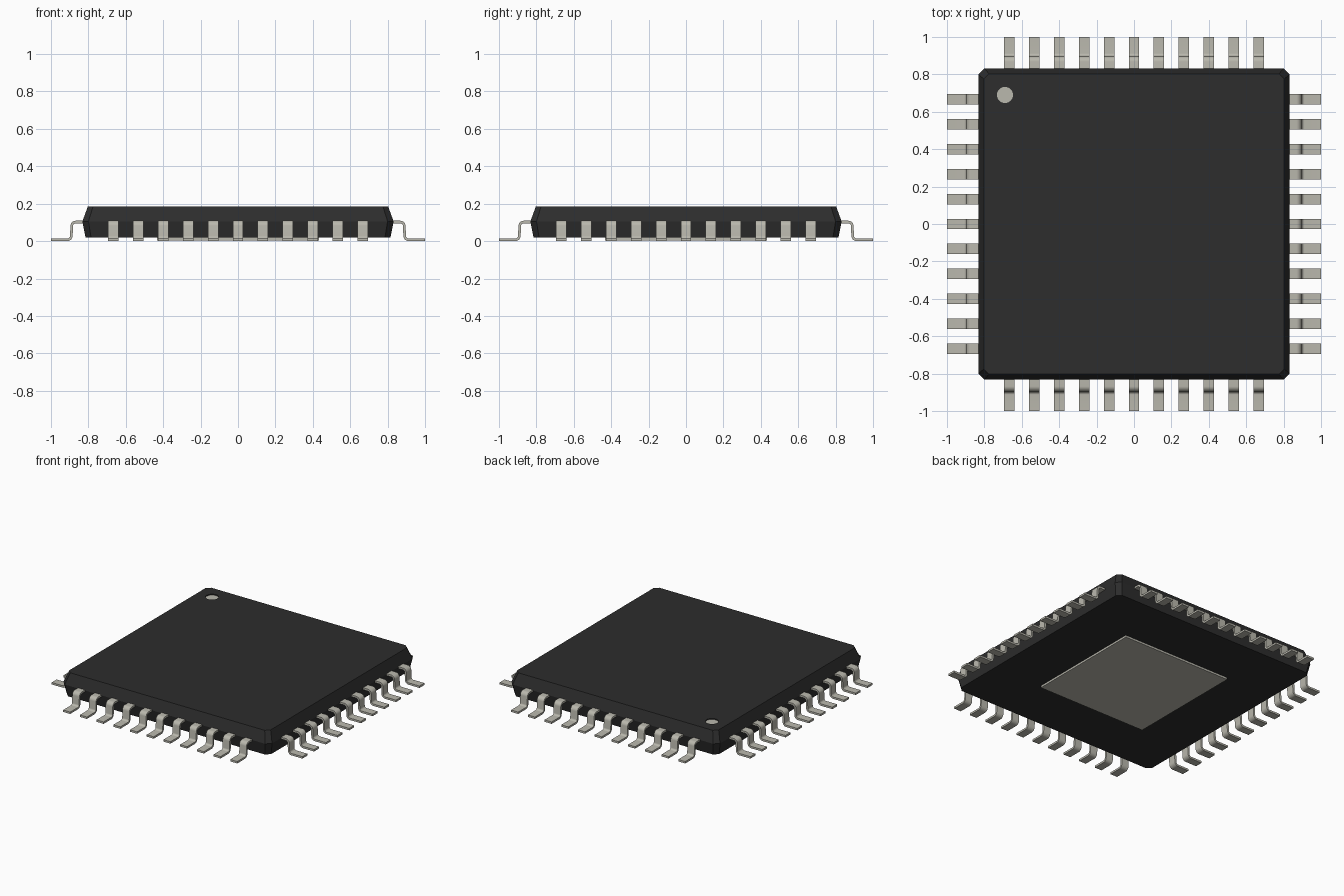
import bpy, bmesh, math
from mathutils import Vector

cube = bpy.data.objects.get("Cube")
if cube:
    bpy.data.objects.remove(cube, do_unlink=True)


def material(name, rgb, rough):
    m = bpy.data.materials.new(name)
    m.use_nodes = True
    m.diffuse_color = (*rgb, 1)
    bsdf = m.node_tree.nodes["Principled BSDF"]
    bsdf.inputs["Base Color"].default_value = (*rgb, 1)
    bsdf.inputs["Roughness"].default_value = rough
    return m


PLASTIC = material("black plastic", (0.026, 0.026, 0.026), 0.6)
METAL = material("tinned metal", (0.49, 0.48, 0.42), 0.4)


def add_object(name, bm, *mats):
    bmesh.ops.recalc_face_normals(bm, faces=bm.faces)
    mesh = bpy.data.meshes.new(name)
    bm.to_mesh(mesh)
    bm.free()
    for m in mats:
        mesh.materials.append(m)
    ob = bpy.data.objects.new(name, mesh)
    bpy.context.collection.objects.link(ob)
    return ob


def loft(bm, rings):
    """Skin a stack of equal-length closed rings and cap both ends."""
    rings = [[bm.verts.new(p) for p in r] for r in rings]
    n = len(rings[0])
    for a, b in zip(rings, rings[1:]):
        for i in range(n):
            j = (i + 1) % n
            bm.faces.new((a[i], a[j], b[j], b[i]))
    bm.faces.new(rings[0])
    bm.faces.new(rings[-1])


def chamfered_square(half, cut, z):
    h, c = half, half - cut
    return [(c, -h, z), (h, -c, z), (h, c, z), (c, h, z),
            (-c, h, z), (-h, c, z), (-h, -c, z), (-c, -h, z)]


def circle(x, y, z, r, n=32):
    return [(x + r * math.cos(math.tau * i / n), y + r * math.sin(math.tau * i / n), z)
            for i in range(n)]


# Package body: widest at the parting line, tapering up and down
bm = bmesh.new()
loft(bm, [chamfered_square(0.815, 0.03, 0.018),
          chamfered_square(0.832, 0.032, 0.105),
          chamfered_square(0.803, 0.028, 0.185)])
body = add_object("package_body", bm, PLASTIC)

# Shallow round recess in the top, with a metal coloured dot as its floor
DOT = (-0.69, 0.69)
bm = bmesh.new()
loft(bm, [circle(*DOT, 0.175, 0.043), circle(*DOT, 0.2, 0.043)])
cutter = add_object("recess_cutter", bm, PLASTIC)
cutter.hide_render = True
cut = body.modifiers.new("recess", "BOOLEAN")
cut.operation = "DIFFERENCE"
cut.solver = "EXACT"
cut.object = cutter
bpy.context.view_layer.update()
body.data = bpy.data.meshes.new_from_object(
    body.evaluated_get(bpy.context.evaluated_depsgraph_get()))
body.modifiers.clear()
bpy.data.objects.remove(cutter, do_unlink=True)

bm = bmesh.new()
loft(bm, [circle(*DOT, 0.172, 0.043), circle(*DOT, 0.178, 0.043)])
add_object("pin_one_dot", bm, METAL)

# Square thermal pad underneath
bm = bmesh.new()
loft(bm, [[(s * 0.432, t * 0.432, z) for s, t in ((-1, -1), (1, -1), (1, 1), (-1, 1))]
          for z in (0.004, 0.03)])
add_object("thermal_pad", bm, METAL)


# Gull-wing lead: centre line in x-z with rounded bends, given thickness and width
def fillet(points, radius, steps=6):
    pts = [Vector(p) for p in points]
    out = [pts[0]]
    for a, b, c in zip(pts, pts[1:], pts[2:]):
        u, v = (a - b).normalized(), (c - b).normalized()
        half = u.angle(v) / 2
        centre = b + (u + v).normalized() * radius / math.sin(half)
        start = b + u * radius / math.tan(half)
        end = b + v * radius / math.tan(half)
        for i in range(steps + 1):
            d = (start - centre).lerp(end - centre, i / steps).normalized()
            out.append(centre + d * radius)
    return out + [pts[-1]]


THICK, WIDTH = 0.014, 0.056
path = fillet([(0.79, 0.102), (0.888, 0.102), (0.892, 0.007), (1.0, 0.007)], 0.021)
sections = []
for i, p in enumerate(path):
    t = (path[min(i + 1, len(path) - 1)] - path[max(i - 1, 0)]).normalized()
    if i in (0, len(path) - 1):
        t = Vector((1, 0))
    n = Vector((-t.y, t.x)) * THICK / 2
    sections.append([(q.x, y, q.y) for q, y in
                     ((p - n, -WIDTH / 2), (p - n, WIDTH / 2),
                      (p + n, WIDTH / 2), (p + n, -WIDTH / 2))])
bm = bmesh.new()
loft(bm, sections)
first = add_object("lead", bm, METAL)
bpy.context.view_layer.objects.active = first
first.select_set(True)
bpy.ops.object.shade_smooth_by_angle(angle=math.radians(35))
lead_mesh = first.data
bpy.data.objects.remove(first, do_unlink=True)

# Eleven leads on each of the four sides, all sharing one mesh
for k, side in enumerate(("left", "back", "right", "front")):
    angle = k * math.pi / 2
    for i in range(-5, 6):
        lead = bpy.data.objects.new(f"lead_{side}_{i + 6:02d}", lead_mesh)
        off = i * 0.1333
        lead.location = (-off * math.sin(angle), off * math.cos(angle), 0)
        lead.rotation_euler.z = angle
        bpy.context.collection.objects.link(lead)
